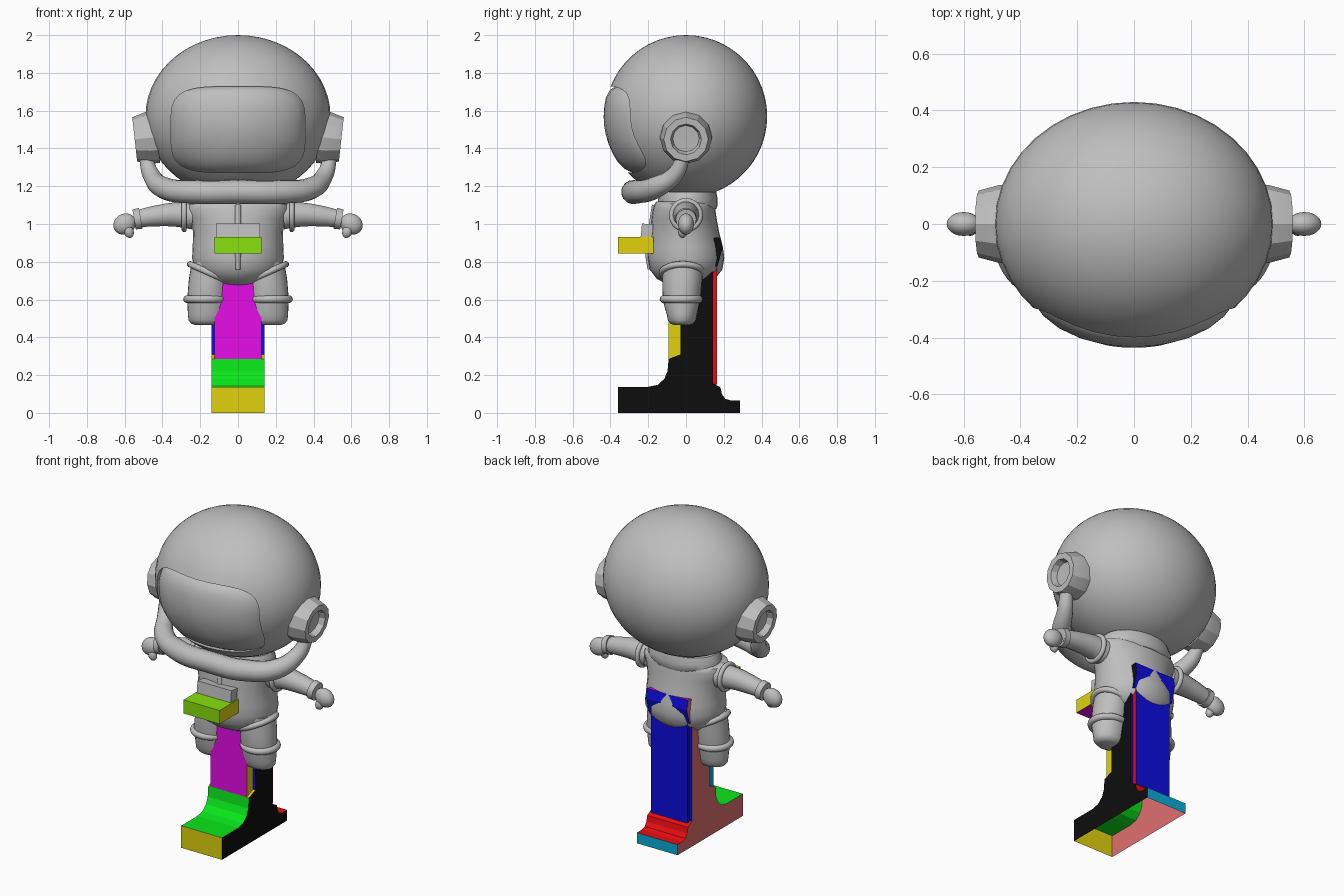
import bpy, bmesh, math
from mathutils import Vector, Matrix

if "Cube" in bpy.data.objects:
    bpy.data.objects.remove(bpy.data.objects["Cube"])

COLOURS = {
    "grey": (.52, .52, .52), "yellow": (.75, .65, .004), "green": (.003, .8, .01),
    "black": (.004, .004, .004), "magenta": (.8, .004, .8), "blue": (.004, .004, .75),
    "red": (.8, .004, .006), "cyan": (.003, .42, .7), "salmon": (.75, .16, .16),
    "lime": (.25, .75, .004)}
MATS = {}
for n, c in COLOURS.items():
    MATS[n] = bpy.data.materials.new(n)
    MATS[n].diffuse_color = (*c, 1)


def activate(ob):
    bpy.ops.object.select_all(action='DESELECT')
    ob.select_set(True)
    bpy.context.view_layer.objects.active = ob


def finish(ob, name, mirror=False, angle=40):
    """Grey, smooth, named and optionally mirrored across x."""
    ob.name = name
    activate(ob)
    bpy.ops.object.transform_apply(location=True, rotation=True, scale=True)
    ob.data.materials.clear()
    ob.data.materials.append(MATS["grey"])
    if mirror:
        ob.modifiers.new("mirror", 'MIRROR')
    bpy.ops.object.shade_smooth_by_angle(angle=math.radians(angle))
    return ob


def from_bmesh(bm, name):
    me = bpy.data.meshes.new(name)
    bm.to_mesh(me)
    bm.free()
    ob = bpy.data.objects.new(name, me)
    bpy.context.collection.objects.link(ob)
    return ob


def loft(name, rings, mirror=False, angle=40, cap_start=True, cap_end=True):
    """Skin closed rings of points."""
    bm = bmesh.new()
    vs = [[bm.verts.new(p) for p in r] for r in rings]
    n = len(vs[0])
    for a, b in zip(vs, vs[1:]):
        for i in range(n):
            bm.faces.new((a[i], a[(i + 1) % n], b[(i + 1) % n], b[i]))
    if cap_start:
        bm.faces.new(vs[0][::-1])
    if cap_end:
        bm.faces.new(vs[-1])
    bmesh.ops.recalc_face_normals(bm, faces=bm.faces)
    return finish(from_bmesh(bm, name), name, mirror, angle)


def circle(n=28):
    return [(math.cos(2 * math.pi * i / n), math.sin(2 * math.pi * i / n)) for i in range(n)]


def stack(name, rows, mirror=False):
    """Rows of (z, x centre, y centre, x radius, y radius)."""
    loft(name, [[(cx + rx * c, cy + ry * s, z) for c, s in circle()]
                for z, cx, cy, rx, ry in rows], mirror)


def tube(name, pts, mirror=False):
    """Round tube through points of (x, y, z, radius)."""
    cu = bpy.data.curves.new(name, 'CURVE')
    cu.dimensions = '3D'
    cu.bevel_depth, cu.bevel_resolution, cu.resolution_u = 1, 5, 8
    cu.use_fill_caps = True
    sp = cu.splines.new('BEZIER')
    sp.bezier_points.add(len(pts) - 1)
    for bp, (x, y, z, r) in zip(sp.bezier_points, pts):
        bp.co, bp.radius = (x, y, z), r
        bp.handle_left_type = bp.handle_right_type = 'AUTO'
    ob = bpy.data.objects.new(name, cu)
    bpy.context.collection.objects.link(ob)
    activate(ob)
    bpy.ops.object.convert(target='MESH')
    finish(bpy.context.object, name, mirror)


def ellipsoid(name, loc, size, rot=(0, 0, 0), mirror=False, seg=24):
    bpy.ops.mesh.primitive_uv_sphere_add(segments=seg, ring_count=seg * 2 // 3, location=loc, rotation=rot)
    ob = bpy.context.object
    ob.scale = size
    return finish(ob, name, mirror)


def ring(name, loc, rx, ry, r, rot=(0, 0, 0)):
    bpy.ops.mesh.primitive_torus_add(major_segments=28, minor_segments=10, major_radius=1,
                                     minor_radius=r / rx, location=loc, rotation=rot)
    bpy.context.object.scale = (rx, ry, rx)
    finish(bpy.context.object, name, True, 60)


def painted_box(name, lo, hi, colours):
    """Box coloured by face direction: -x, +x, -y, +y, -z, +z."""
    bm = bmesh.new()
    bmesh.ops.create_cube(bm, size=1)
    for v in bm.verts:
        v.co = [(a + b) / 2 + (b - a) * k for a, b, k in zip(lo, hi, v.co)]
    bm.normal_update()
    for f in bm.faces:
        axis = max(range(3), key=lambda k: abs(f.normal[k]))
        f.material_index = axis * 2 + (f.normal[axis] > 0)
    ob = from_bmesh(bm, name)
    for c in colours:
        ob.data.materials.append(MATS[c])


# Helmet: ellipsoid with a rounded opening cut in its front
RX, RY, RZ, HZ = .49, .43, .43, 1.57


def visor_outline(k):
    pts = []
    for c, s in circle(64):
        px = math.copysign(abs(c) ** .5, c) * .355 * k
        pz = math.copysign(abs(s) ** .5, s) * .228 * k
        pts.append((px, 1.5 + pz))
    return pts


helmet = ellipsoid("helmet", (0, 0, HZ), (RX, RY, RZ), seg=40)
cutter = loft("visor_cutter", [[(x, y, z) for x, z in visor_outline(1)] for y in (-.6, -.1)])
cutter.hide_render = True
mod = helmet.modifiers.new("opening", 'BOOLEAN')
mod.operation, mod.object = 'DIFFERENCE', cutter
activate(helmet)
bpy.ops.object.modifier_apply(modifier="opening")
bpy.ops.object.shade_smooth_by_angle(angle=math.radians(35))
bpy.data.objects.remove(cutter)

# Visor: curved pane sunk at its edge
rings = []
for k in (1, .985, .96, .9, .75, .55, .3, .08):
    drop = .006 - .035 * k ** 14
    rings.append([(x, -RY * math.sqrt(max(.05, 1 - (x / RX) ** 2 - ((z - HZ) / RZ) ** 2)) - drop, z)
                  for x, z in visor_outline(k)])
visor = loft("visor", rings, cap_start=False, angle=60)
if sum(p.normal.y for p in visor.data.polygons) > 0:
    visor.data.flip_normals()

# Ear caps: twelve-sided dishes, tilted slightly downwards
tilt = Matrix.Translation((.547, 0, 1.448)) @ Matrix.Rotation(.11, 4, 'Y')
loft("ear_cap", [[tilt @ Vector((x, r * c, r * s)) for c, s in circle(12)]
                 for x, r in ((-.12, .138), (-.075, .138), (0, .118), (0, .082), (-.035, .07), (-.036, .01))],
     True, 25)

# Hose under the chin
half = [(.49, -.01, 1.36, .035), (.46, -.06, 1.26, .046), (.39, -.17, 1.19, .058), (.22, -.26, 1.17, .063)]
tube("chin_hose", half + [(0, -.28, 1.17, .063)] + [(-x, y, z, r) for x, y, z, r in half[::-1]])

# Body
stack("torso", [(.665, 0, 0, .05, .05), (.68, 0, 0, .12, .1), (.71, 0, 0, .18, .155),
                (.76, 0, 0, .232, .193), (.82, 0, 0, .243, .203), (.88, 0, -.002, .24, .197),
                (.96, 0, -.007, .238, .182), (1.03, 0, -.01, .255, .172),
                (1.08, 0, -.01, .275, .165), (1.105, 0, -.008, .265, .158), (1.12, 0, -.005, .22, .15)])
stack("collar", [(1.08, 0, .01, .2, .15), (1.1, 0, .01, .23, .158), (1.13, 0, .01, .23, .158), (1.17, 0, .01, .21, .15)])
tube("front_seam", [(0, -.165, 1.1, .016), (0, -.185, .97, .016), (0, -.2, .85, .016), (0, -.192, .76, .012)])
bpy.ops.mesh.primitive_cube_add(size=1, location=(0, -.208, .95), rotation=(-.1, 0, 0))
bpy.context.object.scale = (.235, .06, .1)
finish(bpy.context.object, "chest_panel")

# Arms and mittens
tube("arm", [(.24, 0, 1.045, .075), (.33, 0, 1.05, .066), (.43, 0, 1.043, .057), (.55, 0, 1.025, .045)], True)
ring("shoulder_ring", (.285, 0, 1.047), .076, .076, .014, (0, math.pi / 2, 0))
tube("wrist_cuff", [(.515, 0, 1.03, .057), (.55, 0, 1.024, .055)], True)
ellipsoid("mitten", (.6, 0, 1.0), (.062, .042, .054), (0, .5, 0), True)
ellipsoid("thumb", (.578, -.018, .96), (.026, .024, .035), (0, .3, 0), True, 16)

# Legs with padded rings
stack("leg", [(.465, .165, -.022, .06, .04), (.472, .165, -.022, .082, .06), (.49, .165, -.022, .097, .074),
              (.52, .163, -.022, .102, .08), (.6, .163, -.024, .106, .1), (.7, .155, -.02, .106, .105),
              (.8, .145, -.015, .1, .11)], True)
ring("knee_ring", (.172, -.025, .602), .098, .095, .02)
ring("thigh_ring", (.148, -.018, .74), .115, .11, .017, (0, -math.radians(24), 0))

# Stand: side profile extruded across x, open underneath; each strip has its colour
PROFILE = [
    (-.36, 0, "yellow"), (-.36, .138, "green"), (-.2, .138, "green"), (-.15, .148, "green"),
    (-.115, .18, "green"), (-.098, .22, "green"), (-.092, .285, "yellow"), (-.03, .31, "blue"),
    (-.03, .75, "magenta"), (.09, .75, "magenta"), (.145, .84, "magenta"), (.14, .925, "magenta"),
    (.182, .93, "blue"), (.193, .87, "blue"), (.165, .775, "blue"), (.142, .775, "blue"),
    (.142, .158, "red"), (.182, .135, "red"), (.19, .1, "red"), (.207, .075, "red"),
    (.235, .066, "red"), (.285, .066, "cyan"), (.285, 0, None)]
bm = bmesh.new()
W = .141
order = list(MATS)
left = [bm.verts.new((-W, y, z)) for y, z, _ in PROFILE]
right = [bm.verts.new((W, y, z)) for y, z, _ in PROFILE]
for i in range(len(PROFILE) - 1):
    f = bm.faces.new((left[i], right[i], right[i + 1], left[i + 1]))
    f.material_index = order.index(PROFILE[i][2])
bm.faces.new(left).material_index = order.index("salmon")
bm.faces.new(right[::-1]).material_index = order.index("black")
bmesh.ops.recalc_face_normals(bm, faces=bm.faces)
stand = from_bmesh(bm, "stand")
for m in MATS.values():
    stand.data.materials.append(m)

# Raised plates on the stand and the block in front of the chest
painted_box("stand_front_plate", (-.125, -.092, .285), (.125, -.028, .735),
            ("cyan", "yellow", "magenta", "blue", "yellow", "magenta"))
painted_box("stand_back_plate", (-.125, .135, .15), (.125, .165, .785),
            ("blue", "red", "blue", "blue", "red", "blue"))
painted_box("chest_block", (-.125, -.36, .845), (.125, -.172, .93),
            ("cyan", "yellow", "lime", "lime", "magenta", "lime"))

for m in bpy.data.materials:
    if m.users and not m.is_grease_pencil:
        m.use_nodes = True
        m.node_tree.nodes["Principled BSDF"].inputs["Base Color"].default_value = m.diffuse_color
